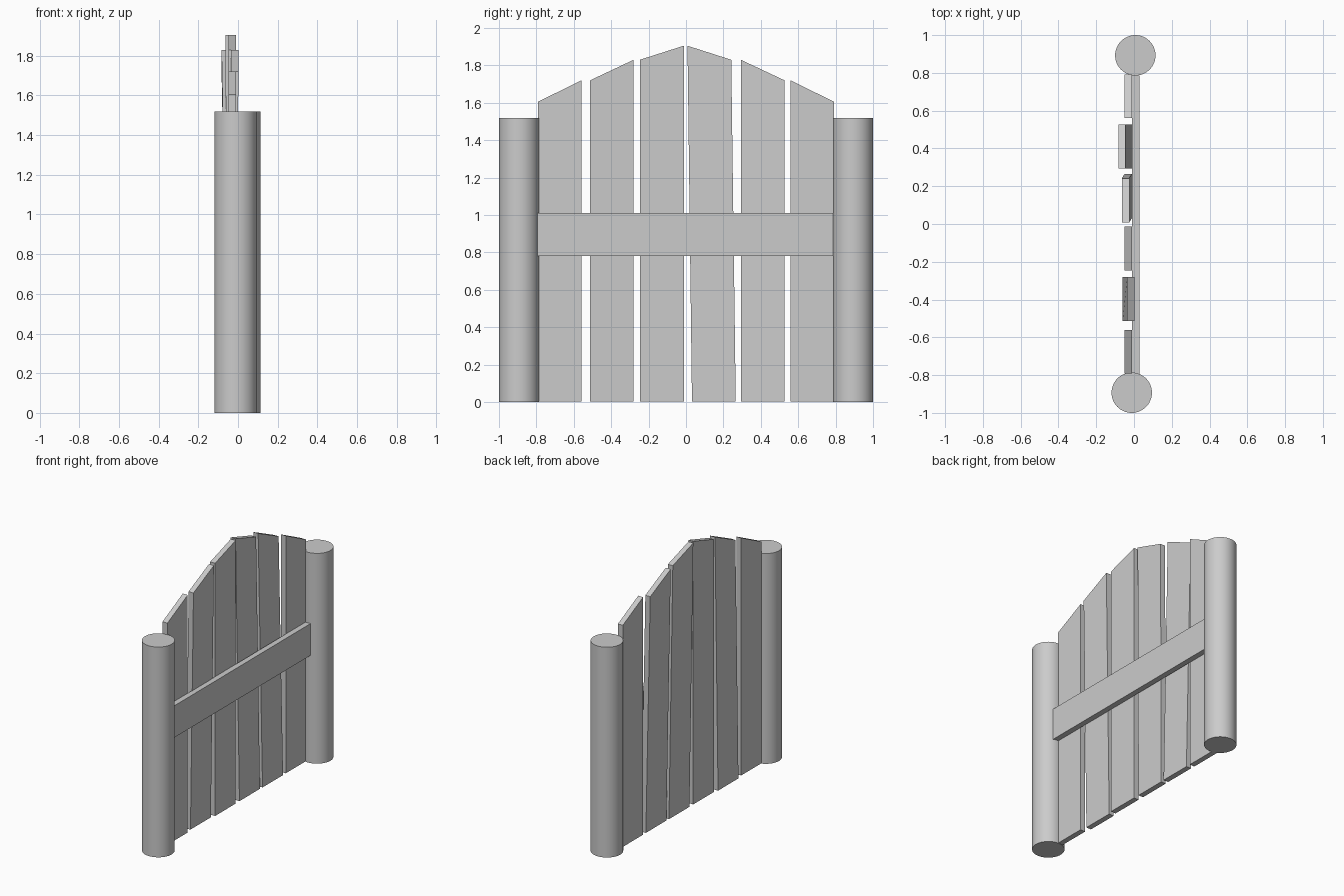
import bpy, bmesh
from mathutils import Vector

if "Cube" in bpy.data.objects:
    bpy.data.objects.remove(bpy.data.objects["Cube"])

THICK = 0.039


def extrude_profile(name, points, thickness):
    """Build a slab from (x, y, z) outline points, extruded towards +x."""
    bm = bmesh.new()
    face = bm.faces.new([bm.verts.new(p) for p in points])
    ext = bmesh.ops.extrude_face_region(bm, geom=[face])
    moved = [g for g in ext["geom"] if isinstance(g, bmesh.types.BMVert)]
    bmesh.ops.translate(bm, verts=moved, vec=Vector((thickness, 0, 0)))
    bmesh.ops.recalc_face_normals(bm, faces=bm.faces)
    mesh = bpy.data.meshes.new(name)
    bm.to_mesh(mesh)
    bm.free()
    obj = bpy.data.objects.new(name, mesh)
    bpy.context.collection.objects.link(obj)
    return obj


def plank(name, y0, y1, top0, top1, x_bottom=-0.049, x_top=-0.049, skew=0.0):
    """Upright board with a slanted top; skew slides the foot along y."""
    extrude_profile(name, [
        (x_bottom, y0 + skew, 0.003), (x_bottom, y1 + skew, 0.003),
        (x_top, y1, top1), (x_top, y0, top0)], THICK)


# Round end posts
for name, x, y in (("post_front", -0.012, -0.893), ("post_back", 0.007, 0.893)):
    bpy.ops.mesh.primitive_cylinder_add(
        vertices=48, radius=0.107, depth=1.52, location=(x, y, 0.76))
    bpy.context.object.name = name
    bpy.ops.object.shade_smooth_by_angle()

# Arched row of boards, a few of them hanging crooked
plank("plank_1", -0.792, -0.56, 1.605, 1.72)
plank("plank_2", -0.513, -0.28, 1.72, 1.83, x_bottom=-0.06, x_top=-0.036)
plank("plank_3", -0.247, -0.012, 1.83, 1.905)
plank("plank_4", 0.008, 0.242, 1.905, 1.83, x_bottom=-0.05, x_top=-0.064, skew=0.024)
plank("plank_5", 0.293, 0.527, 1.83, 1.72, x_bottom=-0.048, x_top=-0.083)
plank("plank_6", 0.56, 0.792, 1.72, 1.605)

# Cross rail holding the boards
extrude_profile("cross_rail", [
    (-0.01, -0.795, 0.78), (-0.01, 0.785, 0.78),
    (-0.01, 0.785, 1.01), (-0.01, -0.795, 1.01)], 0.04)
